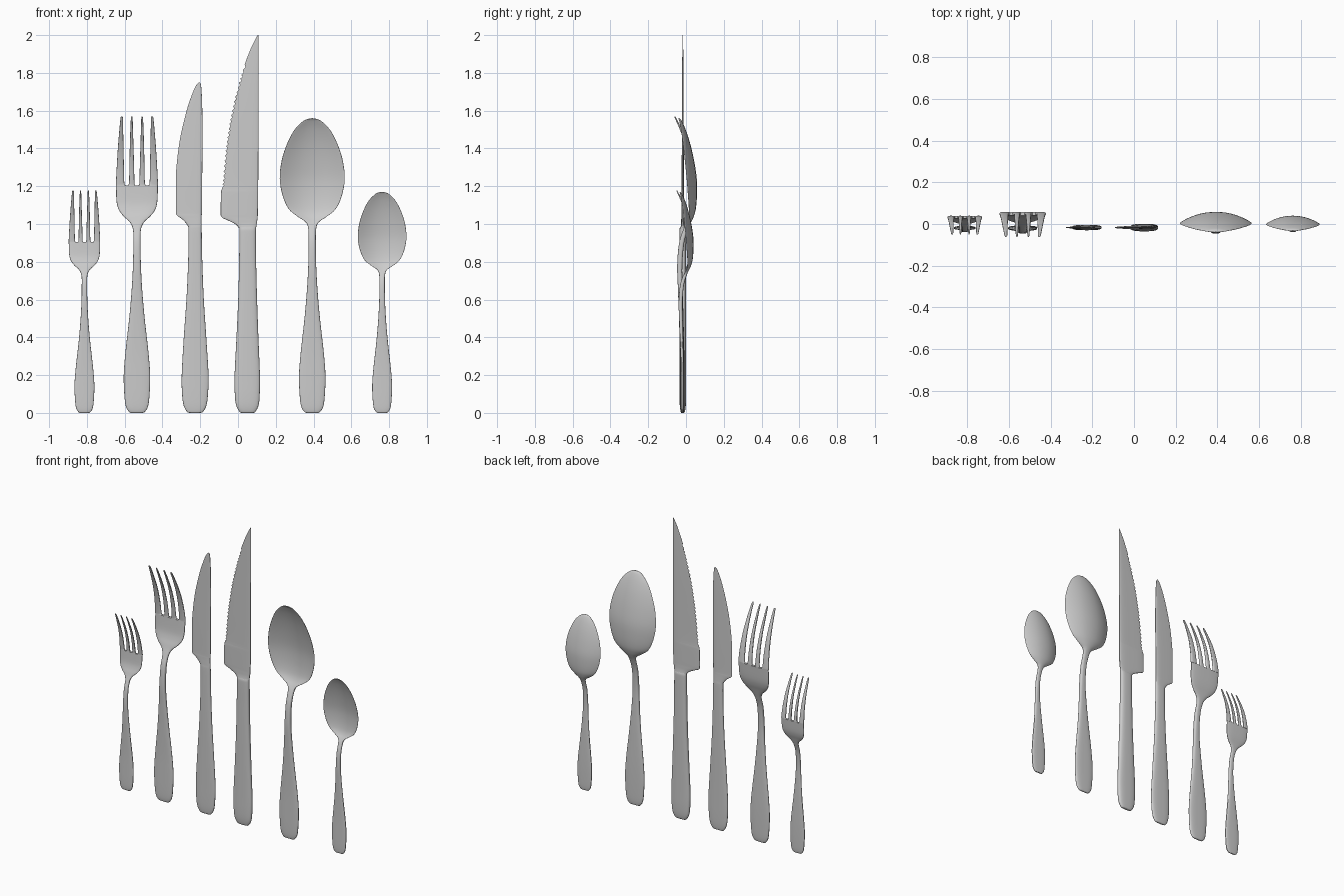
import bpy, bmesh, math

SIDES = 40


def spline(stations, step):
    """Catmull-Rom through all channels; rings no further apart than step."""
    rings = []
    last = len(stations) - 1
    for i in range(last):
        p0, p1 = stations[max(i - 1, 0)], stations[i]
        p2, p3 = stations[i + 1], stations[min(i + 2, last)]
        n = max(4, int((p2[0] - p1[0]) / step))
        for k in range(n):
            t = k / n
            rings.append([0.5 * (2 * b + (c - a) * t + (2 * a - 5 * b + 4 * c - d) * t * t
                                 + (3 * b - a - 3 * c + d) * t ** 3)
                          for a, b, c, d in zip(p0, p1, p2, p3)])
    rings.append(list(stations[-1]))
    return rings


def loft(bm, stations, step=0.025, teeth=None):
    """Stations: z, left x, right x, rim y, left thickness, right thickness, dish depth."""
    previous = None
    rings = spline(stations, step)
    for i, (z, xl, xr, y, tl, tr, dish) in enumerate(rings):
        ring = []
        tooth = 0.009 if teeth and teeth[0] < z < teeth[1] and i % 2 else 0
        for k in range(SIDES):
            a = 2 * math.pi * k / SIDES
            c, s = math.cos(a), math.sin(a)
            u = math.copysign(abs(c) ** 0.7, c)
            v = math.copysign(abs(s) ** 0.7, s)
            thick = tl + (tr - tl) * (u + 1) / 2
            x = (xl + xr) / 2 + (xr - xl) / 2 * u + tooth * max(0, -u) ** 6
            ring.append(bm.verts.new((x, y + dish * (1 - u * u) + v * thick / 2, max(z, 0))))
        if previous:
            for k in range(SIDES):
                j = (k + 1) % SIDES
                bm.faces.new((previous[k], previous[j], ring[j], ring[k]))
        else:
            bm.faces.new(ring)
        previous = ring
    bm.faces.new(previous)


def finish(name, bm, location=(0, 0, 0), scale=1):
    bmesh.ops.scale(bm, vec=(scale,) * 3, verts=bm.verts)
    bmesh.ops.recalc_face_normals(bm, faces=bm.faces)
    mesh = bpy.data.meshes.new(name)
    bm.to_mesh(mesh)
    bm.free()
    obj = bpy.data.objects.new(name, mesh)
    bpy.context.collection.objects.link(obj)
    obj.location = location
    bpy.ops.object.select_all(action='DESELECT')
    obj.select_set(True)
    bpy.context.view_layer.objects.active = obj
    bpy.ops.object.shade_smooth_by_angle(angle=math.radians(40))


def sym(z, hw, y, t, dish=0):
    return (z, -hw, hw, y, t, t, dish)


# Shared handle of forks and spoons
HANDLE = [sym(*s) for s in [
    (0, .03, -.02, .008), (.006, .042, -.02, .017), (.035, .059, -.02, .023),
    (.1, .067, -.02, .025), (.2, .07, -.02, .025), (.32, .061, -.021, .024),
    (.5, .041, -.025, .024), (.65, .028, -.03, .025), (.78, .021, -.033, .027),
    (.9, .019, -.023, .027)]]

# Fork head below the tines
FORK_HEAD = [sym(*s) for s in [
    (.97, .021, -.002, .024), (1.01, .038, .012, .021), (1.04, .07, .022, .02),
    (1.075, .096, .034, .019), (1.12, .108, .043, .018), (1.205, .111, .049, .018)]]

# Tines: z, y, thickness, then inner and outer edges of the outer and middle tine
TINES = [(1.205, .049, .018, .061, .111, .009, .048), (1.22, .048, .018, .067, .111, .013, .042),
         (1.3, .037, .016, .069, .107, .015, .040), (1.4, .012, .014, .071, .101, .018, .038),
         (1.5, -.027, .011, .073, .093, .021, .035), (1.56, -.055, .008, .074, .087, .023, .032),
         (1.57, -.06, .004, .078, .083, .026, .029)]

# Spoon bowl
BOWL = [sym(*s) for s in [
    (.975, .021, 0, .024, 0), (1.01, .035, .011, .02, .007), (1.04, .078, .016, .014, .018),
    (1.08, .125, .016, .012, .03), (1.15, .157, .011, .01, .042), (1.24, .172, .004, .01, .048),
    (1.34, .161, -.006, .01, .043), (1.43, .131, -.016, .01, .032), (1.5, .093, -.026, .01, .019),
    (1.545, .048, -.034, .01, .007), (1.557, .02, -.037, .008, .001), (1.56, .004, -.037, .004, 0)]]


def fork(name, x, y, scale):
    bm = bmesh.new()
    loft(bm, HANDLE + FORK_HEAD)
    for col in (3, 5):
        for side in (-1, 1):
            loft(bm, [(r[0], *sorted((side * r[col], side * r[col + 1])), r[1], r[2], r[2], 0)
                      for r in TINES])
    finish(name, bm, (x, y, 0), scale)


def spoon(name, x, y, scale):
    bm = bmesh.new()
    loft(bm, HANDLE + BOWL)
    finish(name, bm, (x, y, 0), scale)


def knife(name, rows, teeth=None):
    bm = bmesh.new()
    loft(bm, [(z, xl, xr, -.017, tl, tr, 0) for z, xl, xr, tl, tr in rows], 0.0115, teeth)
    finish(name, bm)


fork("small_fork", -.813, -.004, .75)
fork("large_fork", -.535, 0, 1)
spoon("large_spoon", .393, 0, 1)
spoon("small_spoon", .763, -.004, .75)

# Table knife: rounded handle, stepped heel, curved blade with thin left edge
knife("table_knife", [
    (0, -.255, -.2, .008, .008), (.006, -.27, -.185, .018, .018), (.04, -.288, -.167, .024, .024),
    (.1, -.296, -.159, .026, .026), (.2, -.298, -.156, .026, .026), (.4, -.287, -.168, .026, .026),
    (.6, -.273, -.181, .026, .026), (.8, -.264, -.189, .025, .025), (.96, -.262, -.192, .023, .023),
    (.995, -.269, -.192, .018, .021), (1.025, -.295, -.192, .012, .019),
    (1.045, -.323, -.192, .008, .018), (1.07, -.328, -.191, .006, .017),
    (1.2, -.329, -.19, .005, .016), (1.3, -.326, -.189, .004, .015), (1.45, -.307, -.188, .003, .013),
    (1.6, -.272, -.189, .003, .011), (1.69, -.242, -.192, .003, .008),
    (1.735, -.221, -.196, .003, .006), (1.75, -.207, -.202, .003, .004)])

# Steak knife: thick handle with bolster, serrated pointed blade
knife("steak_knife", [
    (0, .02, .08, .01, .01), (.006, .008, .092, .022, .022), (.04, -.01, .109, .032, .032),
    (.1, -.017, .115, .036, .036), (.2, -.018, .116, .036, .036), (.4, -.008, .108, .036, .036),
    (.6, .001, .101, .036, .036), (.8, .006, .096, .035, .035), (.965, .007, .095, .034, .034),
    (.98, .004, .096, .024, .024), (1.0, -.015, .099, .017, .019), (1.02, -.055, .102, .014, .018),
    (1.035, -.085, .104, .012, .018), (1.06, -.092, .105, .012, .018),
    (1.175, -.089, .107, .011, .017), (1.195, -.083, .107, .004, .016),
    (1.4, -.064, .108, .003, .014), (1.6, -.032, .108, .003, .012), (1.8, .021, .108, .003, .009),
    (1.92, .064, .108, .003, .006), (1.98, .093, .108, .003, .004), (2.0, .104, .108, .002, .002)],
    teeth=(1.2, 1.84))
